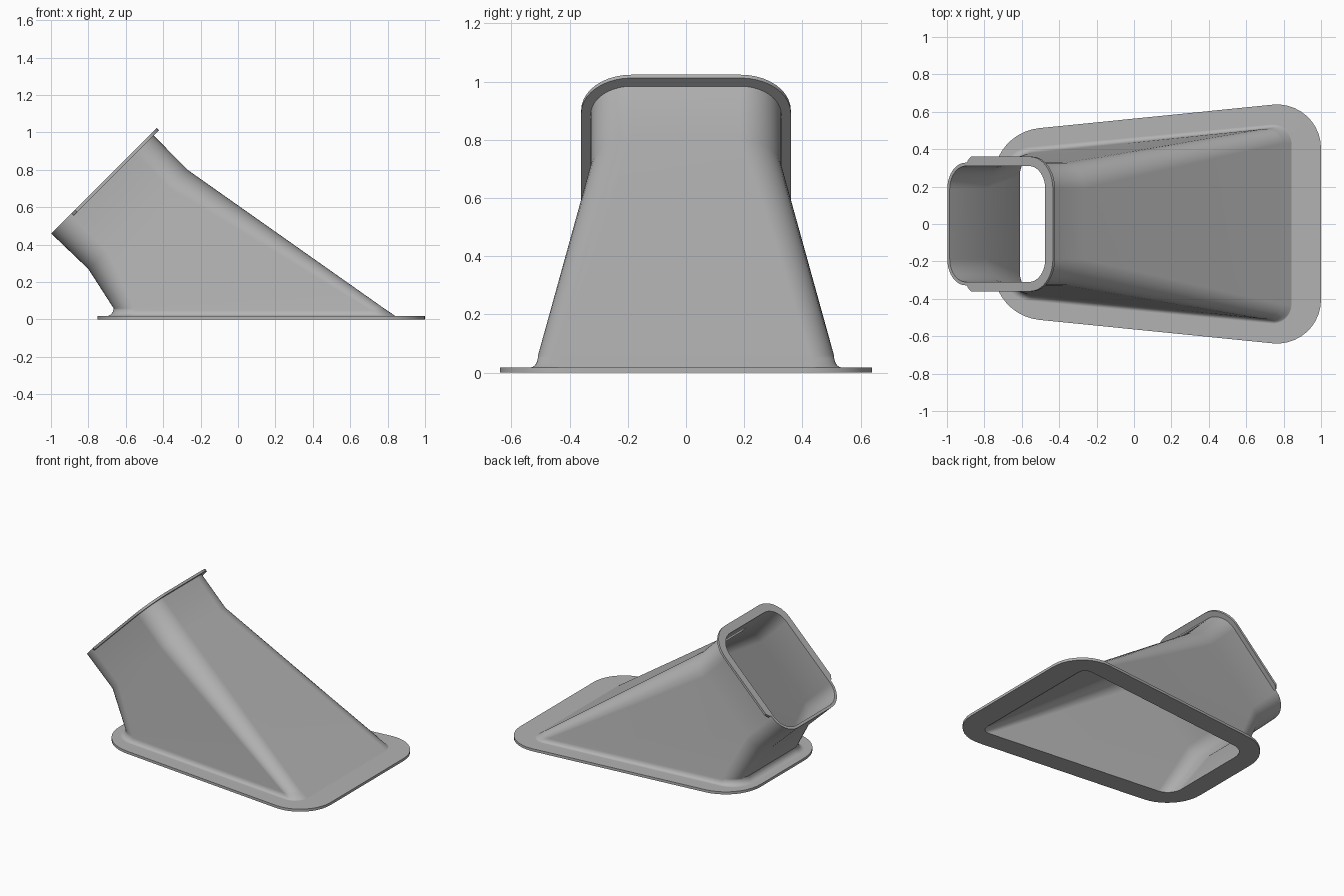
import bpy, bmesh, math
from mathutils import Vector

if "Cube" in bpy.data.objects:
    bpy.data.objects.remove(bpy.data.objects["Cube"])

metal = bpy.data.materials.new("grey metal")
metal.diffuse_color = (0.45, 0.45, 0.45, 1)
metal.use_nodes = True
metal.node_tree.nodes["Principled BSDF"].inputs["Base Color"].default_value = metal.diffuse_color
S = math.sqrt(0.5)          # the mouth is tilted by 45 degrees
STEPS = 10                  # segments in each rounded corner


def arc(p, prev, nxt, r):
    """Points of a rounded corner at p between two neighbouring corners."""
    d1, d2 = (prev - p).normalized(), (nxt - p).normalized()
    half = d1.angle(d2) / 2
    c = p + (d1 + d2).normalized() * r / math.sin(half)
    v = p + d1 * r / math.tan(half) - c
    sweep = math.pi - 2 * half
    out = []
    for i in range(STEPS + 1):
        t = sweep * i / STEPS
        out.append(c + Vector((v.x * math.cos(t) - v.y * math.sin(t),
                               v.x * math.sin(t) + v.y * math.cos(t))))
    return out


def outline(a0, a1, y0, y1, r0, r1):
    """Rounded trapezoid: half width y0 at a0 and y1 at a1."""
    c = [Vector(q) for q in ((a1, -y1), (a1, y1), (a0, y0), (a0, -y0))]
    pts = []
    for i, r in enumerate((r1, r1, r0, r0)):
        pts += arc(c[i], c[i - 1], c[(i + 1) % 4], r)
    return pts


def flat(z, *shape):
    return [Vector((p.x, p.y, z)) for p in outline(*shape)]


def tilt(p, cx, cz, back=0):
    return Vector((cx + (p.x + back) * S, p.y, cz + (p.x - back) * S))


def tilted(cx, cz, half, y, r):
    return [tilt(Vector((p.x, p.y)), cx, cz) for p in outline(-half, half, y, y, r, r)]


def loft(name, rings, closed_ring=True):
    """Skin a loop of rings; open rings are capped at their ends."""
    bm = bmesh.new()
    vs = [[bm.verts.new(p) for p in ring] for ring in rings]
    n, m = len(vs), len(vs[0])
    for i in range(n):
        a, b = vs[i], vs[(i + 1) % n]
        for j in range(m if closed_ring else m - 1):
            k = (j + 1) % m
            bm.faces.new((a[j], a[k], b[k], b[j]))
    if not closed_ring:
        bm.faces.new([v[0] for v in vs])
        bm.faces.new([v[-1] for v in vs])
    bmesh.ops.recalc_face_normals(bm, faces=bm.faces)
    me = bpy.data.meshes.new(name)
    bm.to_mesh(me)
    bm.free()
    ob = bpy.data.objects.new(name, me)
    bpy.context.collection.objects.link(ob)
    me.materials.append(metal)
    bpy.ops.object.select_all(action='DESELECT')
    ob.select_set(True)
    bpy.context.view_layer.objects.active = ob
    bpy.ops.object.shade_smooth_by_angle(angle=math.radians(32))
    wn = ob.modifiers.new("panel shading", 'WEIGHTED_NORMAL')
    wn.keep_sharp = True
    return ob


# Duct with base flange: outside from the floor up, then back down the inside
flange = (-0.75, 1.0, 0.488, 0.664, 0.27, 0.235)
rings = [flat(0, *flange), flat(0.018, *flange)]
for i in range(6, -1, -1):                       # fillet between flange and wall
    t = math.pi / 2 * i / 6
    h, s = 1 - math.cos(t), math.sin(t)
    rings.append(flat(0.06 - 0.042 * s, -0.665 - 0.04 * h, 0.78 + 0.062 * s,
                      0.368 + 0.03 * h, 0.517 + 0.026 * h, 0.13 + 0.03 * h, 0.08 + 0.02 * h))
rings += [
    tilted(-0.535, 0.535, 0.375, 0.328, 0.14),   # bend
    tilted(-0.73, 0.727, 0.379, 0.328, 0.14),    # mouth, outside
    tilted(-0.73, 0.727, 0.361, 0.31, 0.122),    # mouth, inside
    tilted(-0.535, 0.535, 0.357, 0.31, 0.122),   # bend, inside
    flat(0, -0.61, 0.835, 0.363, 0.51, 0.11, 0.06),  # floor opening
]
loft("duct_body", rings)


# Lip around the upper three sides of the mouth
def lip_path(half, y, r, ends):
    corners = outline(-half, half, y, y, r, r)[:2 * (STEPS + 1)]
    return ([Vector((a, -b)) for a, b in ends] + corners
            + [Vector((a, b)) for a, b in reversed(ends)])


inner = lip_path(0.374, 0.323, 0.135, [(-0.225, 0.323), (-0.19, 0.323)])
outer = lip_path(0.419, 0.36, 0.172, [(-0.225, 0.34), (-0.2, 0.36)])
loft("mouth_lip", [[tilt(p, -0.73, 0.727, back) for p in path]
                   for path, back in ((inner, 0.0), (outer, 0.0),
                                      (outer, 0.016), (inner, 0.016))], False)
